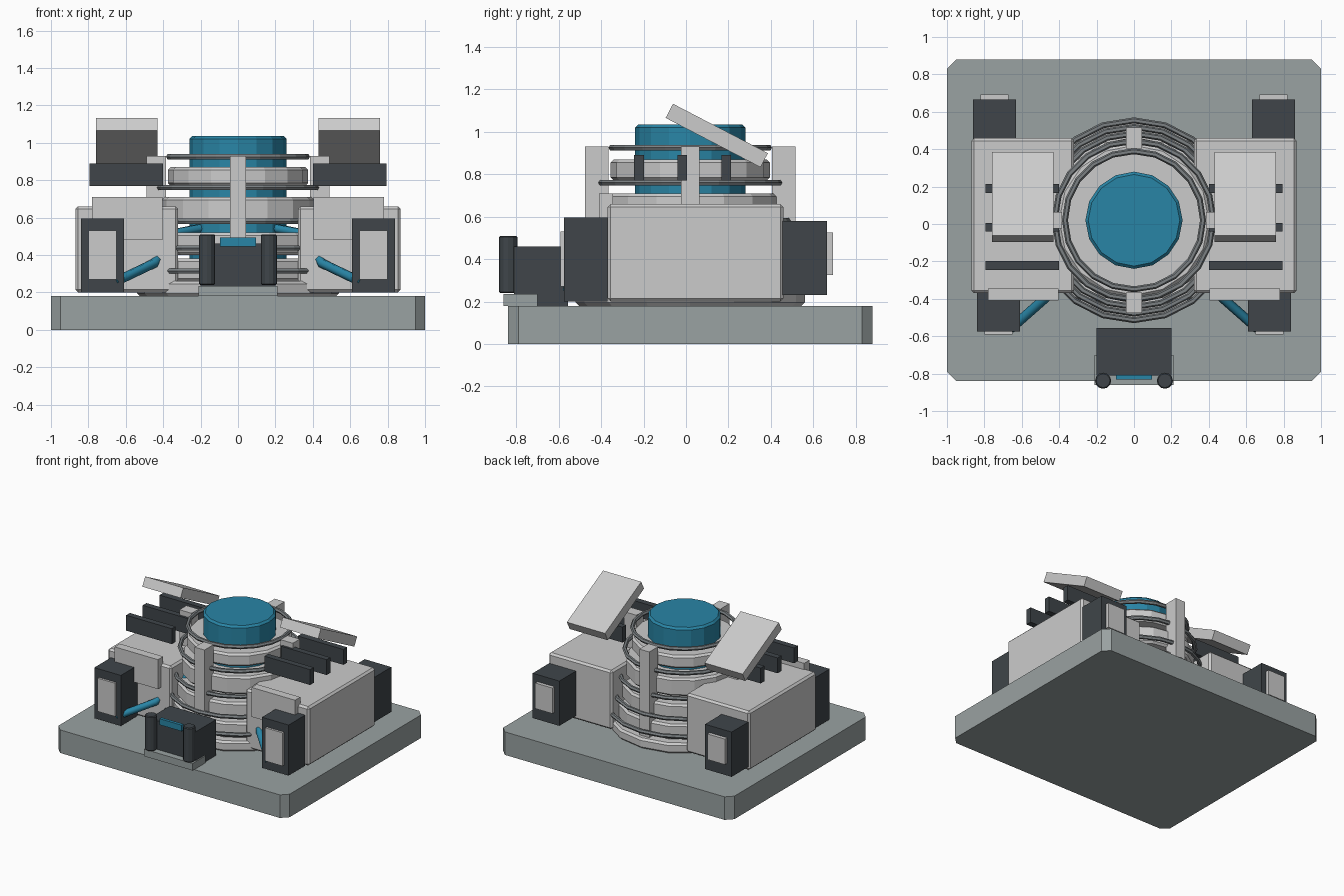
import bpy
import bmesh
from math import radians
from mathutils import Vector, Matrix

if "Cube" in bpy.data.objects:
    bpy.data.objects.remove(bpy.data.objects["Cube"])

CY = 0.02  # y of the tower axis


def material(name, rgb):
    m = bpy.data.materials.new(name)
    m.diffuse_color = (*rgb, 1)
    m.use_nodes = True
    m.node_tree.nodes["Principled BSDF"].inputs["Base Color"].default_value = m.diffuse_color
    return m


DARK = material("dark", (0.05, 0.06, 0.068))
TEAL = material("teal", (0.022, 0.235, 0.38))
STONE = material("stone", (0.32, 0.36, 0.36))
STEEL = material("steel", (0.2, 0.22, 0.23))


def finish(name, bm, mat=None, bevel=0):
    if bevel:
        bmesh.ops.bevel(bm, geom=bm.edges[:], offset=bevel, segments=1, affect='EDGES')
    bmesh.ops.recalc_face_normals(bm, faces=bm.faces[:])
    me = bpy.data.meshes.new(name)
    bm.to_mesh(me)
    bm.free()
    ob = bpy.data.objects.new(name, me)
    bpy.context.collection.objects.link(ob)
    if mat:
        me.materials.append(mat)
    return ob


def box(name, x, y, z, mat=None, bevel=0, tilt=0):
    lo, hi = Vector((x[0], y[0], z[0])), Vector((x[1], y[1], z[1]))
    bm = bmesh.new()
    bmesh.ops.create_cube(bm, size=1)
    bmesh.ops.scale(bm, vec=hi - lo, verts=bm.verts[:])
    if bevel:
        bmesh.ops.bevel(bm, geom=bm.edges[:], offset=bevel, segments=1, affect='EDGES')
    m = Matrix.Translation((lo + hi) / 2) @ Matrix.Rotation(tilt, 4, 'X')
    bmesh.ops.transform(bm, matrix=m, verts=bm.verts[:])
    return finish(name, bm, mat)


def drum(name, x, y, z0, z1, r, sides=16, mat=None, bevel=0.015):
    # capped prism with chamfered rims
    bm = bmesh.new()
    bmesh.ops.create_cone(bm, cap_ends=True, segments=sides, radius1=r, radius2=r,
                          depth=z1 - z0, matrix=Matrix.Translation((x, y, (z0 + z1) / 2)))
    rims = [e for e in bm.edges if abs(e.verts[0].co.z - e.verts[1].co.z) < 1e-5]
    bmesh.ops.bevel(bm, geom=rims, offset=bevel, segments=1, affect='EDGES')
    return finish(name, bm, mat)


def span(s, a, b):
    return tuple(sorted((s * a, s * b)))


# base slab with cut corners
bm = bmesh.new()
c = 0.05
outline = []
for sx, sy in ((1, 1), (-1, 1), (-1, -1), (1, -1)):
    ye = 0.88 if sy > 0 else -0.84
    pair = [(sx, ye - sy * c), (sx * (1 - c), ye)]
    outline += pair if sx * sy > 0 else pair[::-1]
face = bm.faces.new([bm.verts.new((x, y, 0)) for x, y in outline])
up = bmesh.ops.extrude_face_region(bm, geom=[face])["geom"]
bmesh.ops.translate(bm, vec=(0, 0, 0.18), verts=[g for g in up if isinstance(g, bmesh.types.BMVert)])
finish("base_slab", bm, STONE)

# central tower: core, stacked drums, hoops
drum("reactor_core", 0, CY, 0.18, 1.035, 0.26, 16, TEAL)
for i, (z0, z1, r) in enumerate(((0.18, 0.26, 0.54), (0.26, 0.38, 0.48), (0.40, 0.52, 0.445),
                                 (0.57, 0.71, 0.415), (0.77, 0.87, 0.375))):
    drum(f"tower_drum_{i}", 0, CY, z0, z1, r)
for i, (z, r) in enumerate(((0.315, 0.55), (0.437, 0.515), (0.58, 0.48), (0.76, 0.44), (0.925, 0.385))):
    bpy.ops.mesh.primitive_torus_add(location=(0, CY, z), major_radius=r - 0.016, minor_radius=0.016,
                                     major_segments=20, minor_segments=6)
    hoop = bpy.context.object
    hoop.name = f"tower_hoop_{i}"
    hoop.data.materials.append(STEEL)

# upright posts around the tower
for s, n in ((-1, "front"), (1, "back")):
    y = CY + s * 0.44
    box(f"{n}_post", (-0.043, 0.043), (y - 0.055, y + 0.055), (0.18, 0.93))

for s, n in ((-1, "left"), (1, "right")):
    box(f"{n}_post", span(s, 0.385, 0.49), (CY - 0.043, CY + 0.043), (0.18, 0.93))
    # side housing with front plate
    box(f"{n}_housing", span(s, 0.32, 0.87), (-0.37, 0.46), (0.2, 0.66), bevel=0.015)
    box(f"{n}_front_plate", span(s, 0.405, 0.78), (-0.41, -0.345), (0.48, 0.71))
    # corner units with inset panels
    box(f"{n}_front_unit", span(s, 0.61, 0.84), (-0.575, -0.37), (0.2, 0.595), DARK)
    box(f"{n}_front_unit_panel", span(s, 0.65, 0.80), (-0.592, -0.56), (0.27, 0.53))
    box(f"{n}_back_unit", span(s, 0.63, 0.86), (0.455, 0.665), (0.23, 0.58), DARK)
    box(f"{n}_back_unit_panel", span(s, 0.67, 0.82), (0.65, 0.692), (0.325, 0.525))
    # cooling fins and tilted panel
    for i, y in enumerate((-0.222, -0.018, 0.19)):
        box(f"{n}_fin_{i}", span(s, 0.40, 0.795), (y - 0.023, y + 0.023), (0.77, 0.89), DARK)
    box(f"{n}_tilted_panel", span(s, 0.43, 0.76), (-0.107, 0.397), (0.945, 1.02), tilt=radians(-27.5))
    # feed pipe from the corner unit into the tower
    cu = bpy.data.curves.new(f"{n}_pipe_path", 'CURVE')
    cu.dimensions = '3D'
    cu.bevel_depth = 0.026
    cu.bevel_resolution = 1
    cu.use_fill_caps = True
    sp = cu.splines.new('POLY')
    pts = ((0.66, -0.56, 0.255), (0.45, -0.375, 0.355), (0.32, -0.2, 0.52), (0.16, -0.1, 0.55))
    sp.points.add(len(pts) - 1)
    for p, (x, y, z) in zip(sp.points, pts):
        p.co = (s * x, y, z, 1)
    cu.materials.append(TEAL)
    bpy.context.collection.objects.link(bpy.data.objects.new(f"{n}_feed_pipe", cu))
    # console side cylinder
    drum(f"{n}_console_cylinder", s * 0.165, -0.838, 0.24, 0.51, 0.043, 12, DARK, 0.006)

# front console
box("console_foot", (-0.21, 0.21), (-0.86, -0.7), (0.18, 0.235), STONE)
box("console_body", (-0.2, 0.2), (-0.81, -0.555), (0.18, 0.46), DARK)
box("console_screen", (-0.095, 0.095), (-0.832, -0.808), (0.445, 0.493), TEAL)
